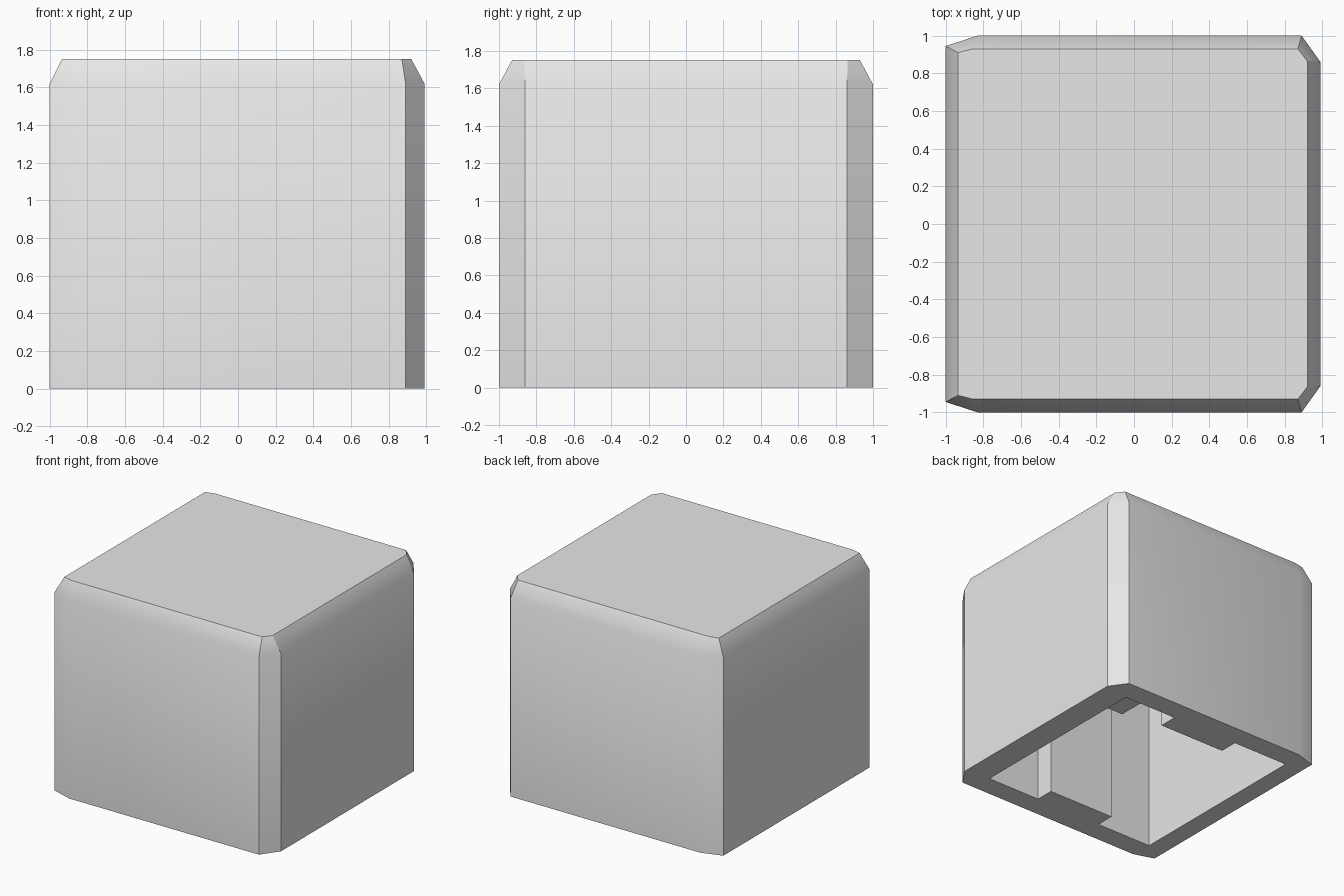
import bpy, bmesh
from math import radians

cube = bpy.data.objects.get("Cube")
if cube:
    bpy.data.objects.remove(cube, do_unlink=True)

grey = bpy.data.materials.new("light_grey")
grey.use_nodes = True
colour = (0.8, 0.8, 0.8, 1.0)
grey.diffuse_color = colour
grey.node_tree.nodes["Principled BSDF"].inputs["Base Color"].default_value = colour


def mirrored(half):
    """Close an outline whose back half runs from -x to +x."""
    return half + [(x, -y) for x, y in reversed(half)]


def loft(name, rings):
    """Solid through rings given as (height, outline)."""
    bm = bmesh.new()
    loops = [[bm.verts.new((x, y, z)) for x, y in outline] for z, outline in rings]
    for low, high in zip(loops, loops[1:]):
        n = len(low)
        for i in range(n):
            j = (i + 1) % n
            bm.faces.new((low[i], low[j], high[j], high[i]))
    bm.faces.new(loops[0])
    bm.faces.new(loops[-1])
    bmesh.ops.recalc_face_normals(bm, faces=bm.faces[:])
    mesh = bpy.data.meshes.new(name)
    bm.to_mesh(mesh)
    bm.free()
    mesh.materials.append(grey)
    obj = bpy.data.objects.new(name, mesh)
    bpy.context.collection.objects.link(obj)
    return obj


def activate(obj):
    bpy.ops.object.select_all(action='DESELECT')
    obj.select_set(True)
    bpy.context.view_layer.objects.active = obj


# Outer shell: straight walls with cut corners and a steep top bevel
wall = mirrored([(-1, 0.945), (-0.83, 1), (0.89, 1), (0.99, 0.86)])
crown = mirrored([(-0.935, 0.91), (-0.855, 0.93), (0.87, 0.93), (0.92, 0.865)])
shell = loft("cap_shell", [(0, wall), (1.62, wall), (1.75, crown)])

# Hollow underside, leaving a flat rib on the front and back walls
hollow = mirrored([(-0.84, 0.82), (-0.33, 0.82), (-0.33, 0.665),
                   (0.28, 0.665), (0.28, 0.82), (0.77, 0.82)])
cutter = loft("hollow_cutter", [(-0.1, hollow), (1.58, hollow)])
cutter.hide_render = True
cut = shell.modifiers.new("hollow", 'BOOLEAN')
cut.operation = 'DIFFERENCE'
cut.solver = 'EXACT'
cut.object = cutter
activate(shell)
bpy.ops.object.modifier_apply(modifier=cut.name)
bpy.data.objects.remove(cutter, do_unlink=True)
bpy.ops.object.shade_smooth_by_angle(angle=radians(30))

# Mounting stem hanging from the ceiling
stem = mirrored([(-0.2, 0.38), (0.14, 0.38)])
loft("mounting_stem", [(0.74, stem), (1.6, stem)])
